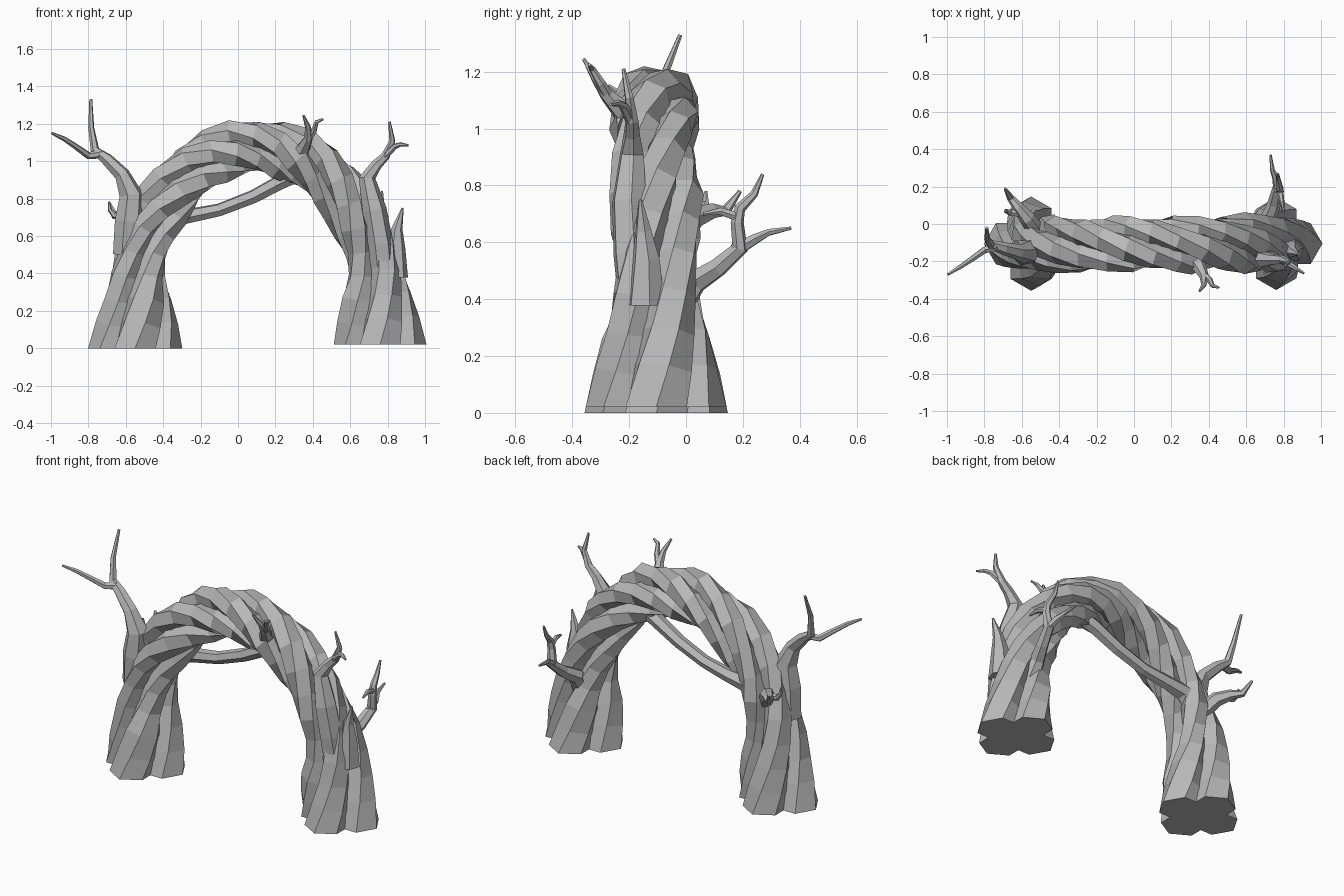
import bpy, bmesh, math, random
from mathutils import Vector

random.seed(4)
if "Cube" in bpy.data.objects:
    bpy.data.objects.remove(bpy.data.objects["Cube"])

bark = bpy.data.materials.new("grey_bark")
bark.use_nodes = True
GREY = (0.48, 0.48, 0.48, 1)
bark.diffuse_color = GREY
bark.node_tree.nodes["Principled BSDF"].inputs["Base Color"].default_value = GREY


def tube(name, pts, radii, ups=None, sides=6, flat_start=False, flat_end=False):
    """Faceted tube through points, with one radius per point."""
    pts = [Vector(p) for p in pts]
    bm = bmesh.new()
    rings, up = [], Vector((0.3, 0.8, 0.5))
    last = len(pts) - 1
    for i, p in enumerate(pts):
        t = (pts[min(i + 1, last)] - pts[max(i - 1, 0)]).normalized()
        if i == 0 and flat_start:
            t = Vector((0, 0, 1))
        if i == last and flat_end:
            t = Vector((0, 0, -1))
        u = ups[i] if ups else up
        u = (u - t * u.dot(t)).normalized()
        up, v = u, t.cross(u)
        ring = []
        for k in range(sides):
            a = math.tau * k / sides
            ring.append(bm.verts.new(p + radii[i] * (math.cos(a) * u + math.sin(a) * v)))
        rings.append(ring)
    for a, b in zip(rings, rings[1:]):
        for k in range(sides):
            j = (k + 1) % sides
            bm.faces.new((a[k], a[j], b[j], b[k]))
    bm.faces.new(rings[0][::-1])
    bm.faces.new(rings[-1])
    bmesh.ops.recalc_face_normals(bm, faces=bm.faces)
    me = bpy.data.meshes.new(name)
    bm.to_mesh(me)
    bm.free()
    me.materials.append(bark)
    ob = bpy.data.objects.new(name, me)
    bpy.context.collection.objects.link(ob)
    return ob


# Centre line of the arch in x and z
ARCH = [(-.55, 0), (-.54, .2), (-.53, .4), (-.49, .6), (-.4, .78), (-.25, .95),
        (-.08, 1.05), (.1, 1.08), (.28, 1.05), (.44, .95), (.57, .8),
        (.67, .62), (.73, .42), (.75, .22), (.76, .02)]
ARCH = [Vector((x, -0.105, z)) for x, z in ARCH]
Y = Vector((0, 1, 0))


def along(t):
    """Point on the smoothed centre line, t from 0 to 1."""
    f = t * (len(ARCH) - 1)
    i = min(int(f), len(ARCH) - 2)
    f -= i
    b, c = ARCH[i], ARCH[i + 1]
    a = ARCH[i - 1] if i else 2 * b - c
    d = ARCH[i + 2] if i + 2 < len(ARCH) else 2 * c - b
    return 0.5 * (2 * b + (c - a) * f + (2 * a - 5 * b + 4 * c - d) * f * f
                  + (3 * b - a - 3 * c + d) * f ** 3)


# Four main strands twisting around the centre line, flared at the feet
STEPS = 22
TURN = 2.5 * math.pi
for n in range(4):
    pts, radii, ups = [], [], []
    for s in range(STEPS + 1):
        t = s / STEPS
        p = along(t)
        tan = (along(min(t + .01, 1)) - along(max(t - .01, 0))).normalized()
        out = Vector((-tan.z, 0, tan.x))
        ang = n * math.pi / 2 - TURN * (t - 0.45 * math.sin(math.tau * t) / math.tau)
        radial = math.cos(ang) * out + math.sin(ang) * Y
        flare = max(0, 1 - p.z / 0.45)
        wobble = random.uniform(-.006, .008) if 0 < s < STEPS else 0
        pts.append(p + radial * (0.085 + 0.04 * flare + wobble / 2))
        radii.append(0.073 + 0.054 * flare + wobble)
        ups.append(radial)
    pts[0].z, pts[-1].z = 0, 0.02
    tube(f"main_strand_{n + 1}", pts, radii, ups, flat_start=True, flat_end=True)

# Loose strand hanging under the arch
tube("loose_strand",
     [(-.48, -.04, .6), (-.38, -.03, .69), (-.25, -.03, .71), (-.1, -.04, .74),
      (.08, -.05, .81), (.23, -.06, .89), (.38, -.08, .96)],
     [.05, .05, .04, .036, .038, .042, .045])

# Left upper branch with its fork
tube("left_branch",
     [(-.6, -.14, .5), (-.585, -.15, .68), (-.57, -.15, .82), (-.62, -.15, .93),
      (-.7, -.13, 1.01), (-.765, -.11, 1.06), (-.785, -.08, 1.18), (-.787, -.02, 1.33)],
     [.07, .075, .065, .042, .034, .024, .016, .008])
tube("left_branch_fork",
     [(-.73, -.12, 1.04), (-.8, -.14, 1.03), (-.87, -.19, 1.08), (-.93, -.23, 1.12),
      (-.995, -.27, 1.15)],
     [.025, .02, .016, .013, .007])

# Small branch behind the left leg
tube("left_back_branch",
     [(-.52, -.04, .62), (-.57, .03, .69), (-.62, .09, .71), (-.66, .14, .71),
      (-.69, .19, .78)],
     [.05, .042, .03, .02, .007])
tube("left_back_twig",
     [(-.6, .06, .7), (-.66, .06, .71), (-.685, .07, .74), (-.69, .07, .78)],
     [.025, .018, .012, .006])

# Branch behind the right leg with its fork
tube("right_back_branch",
     [(.72, -.04, .36), (.72, .03, .46), (.75, .11, .51), (.77, .19, .58),
      (.78, .18, .67), (.78, .19, .72), (.77, .24, .77), (.77, .27, .84)],
     [.06, .045, .036, .03, .023, .02, .014, .006])
tube("right_back_fork",
     [(.77, .17, .57), (.76, .24, .61), (.74, .29, .635), (.73, .37, .65)],
     [.026, .02, .013, .006])
tube("right_back_twig",
     [(.78, .18, .69), (.79, .12, .71), (.8, .06, .7)],
     [.018, .014, .006])

# Right upper branch growing from the front of the leg, with its fork
tube("right_branch",
     [(.78, -.17, .36), (.76, -.19, .56), (.73, -.2, .74), (.69, -.19, .91),
      (.74, -.19, .98), (.79, -.19, 1.03), (.825, -.2, 1.11), (.81, -.22, 1.21)],
     [.07, .07, .065, .045, .03, .024, .016, .007])
tube("right_branch_fork",
     [(.78, -.19, 1.02), (.84, -.22, 1.08), (.87, -.24, 1.09), (.91, -.265, 1.085)],
     [.02, .016, .012, .006])
tube("right_outer_stub",
     [(.84, -.14, .38), (.845, -.14, .54), (.85, -.15, .64), (.88, -.16, .75)],
     [.07, .05, .03, .006])

# Forked branch on the front of the arch
tube("front_branch",
     [(.3, -.17, 1.0), (.35, -.23, 1.07), (.375, -.28, 1.12), (.375, -.32, 1.18),
      (.35, -.36, 1.245)],
     [.055, .038, .025, .016, .006])
tube("front_branch_fork",
     [(.37, -.27, 1.11), (.405, -.3, 1.16), (.42, -.33, 1.21), (.455, -.34, 1.225)],
     [.022, .017, .012, .006])
